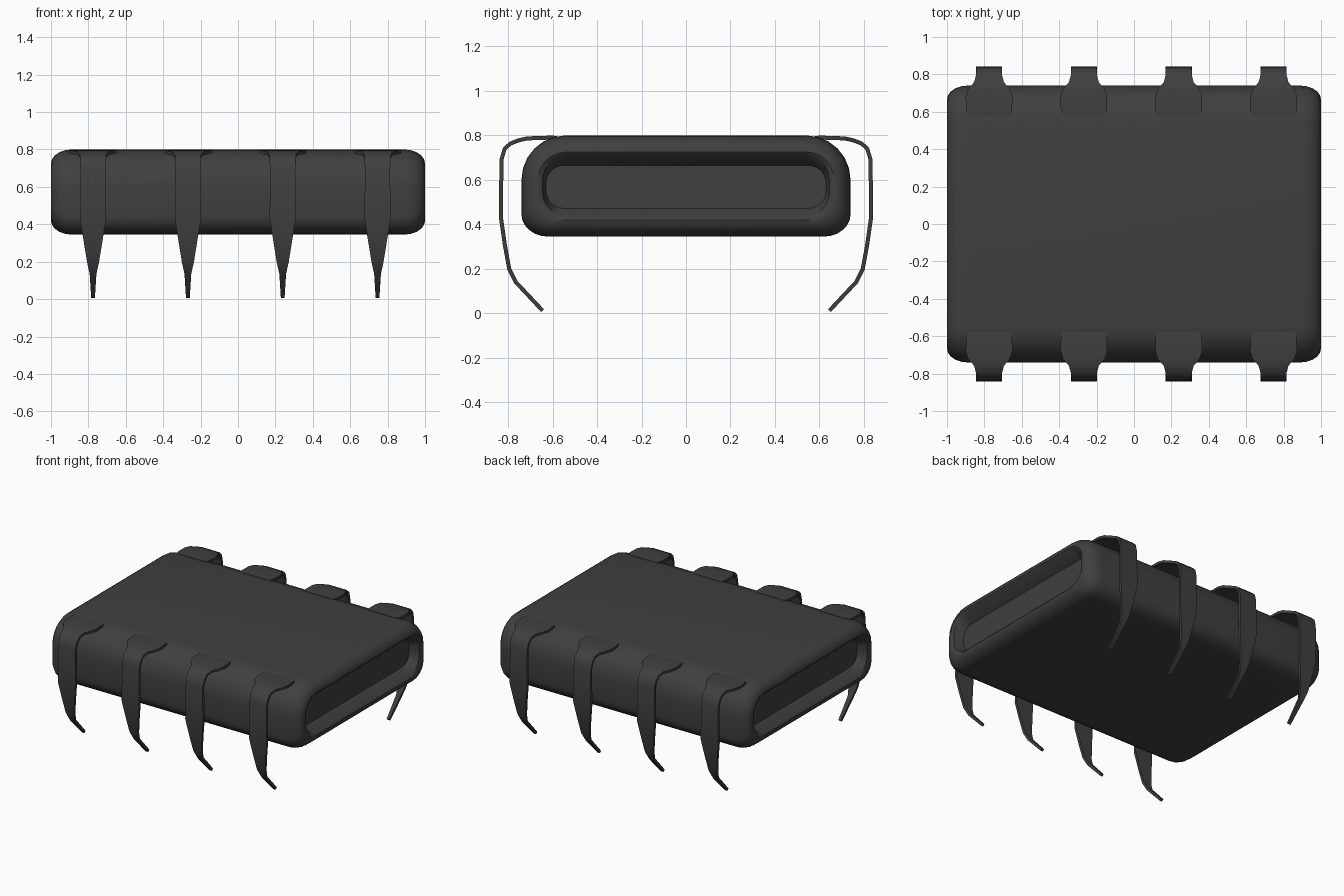
import bpy, bmesh, math
from mathutils import Vector

if "Cube" in bpy.data.objects:
    bpy.data.objects.remove(bpy.data.objects["Cube"])

charcoal = bpy.data.materials.new("charcoal plastic")
charcoal.use_nodes = True
COLOUR = (0.05, 0.05, 0.05, 1)
charcoal.diffuse_color = COLOUR
charcoal.node_tree.nodes["Principled BSDF"].inputs["Base Color"].default_value = COLOUR


def finish(bm, name, angle):
    bmesh.ops.recalc_face_normals(bm, faces=bm.faces)
    mesh = bpy.data.meshes.new(name)
    bm.to_mesh(mesh)
    bm.free()
    mesh.materials.append(charcoal)
    obj = bpy.data.objects.new(name, mesh)
    bpy.context.collection.objects.link(obj)
    bpy.ops.object.select_all(action="DESELECT")
    obj.select_set(True)
    bpy.context.view_layer.objects.active = obj
    bpy.ops.object.shade_smooth_by_angle(angle=math.radians(angle))
    return obj


def loft(bm, rings):
    """Skin closed rings of equal length and cap both ends."""
    rows = [[bm.verts.new(p) for p in ring] for ring in rings]
    for a, b in zip(rows, rows[1:]):
        for i in range(len(a)):
            j = (i + 1) % len(a)
            bm.faces.new((a[i], a[j], b[j], b[i]))
    bm.faces.new(rows[0])
    bm.faces.new(rows[-1])


def section(x, half, low, high, bottom, top, steps=6):
    """Rounded cross-section; bottom and top are (y, z) corner radii."""
    side = []
    for (ry, rz), cz, start in ((bottom, low + bottom[1], -90), (top, high - top[1], 0)):
        for k in range(steps + 1):
            a = math.radians(start + 90 * k / steps)
            side.append((half - ry + ry * math.cos(a), cz + rz * math.sin(a)))
    return [Vector((x, y, z)) for y, z in side] + [Vector((x, -y, z)) for y, z in reversed(side)]


# Body: rounded block with a recessed panel in each end
end = []
for k in range(6):
    a = math.radians(90 * k / 5)
    inset = 0.075 * (1 - math.cos(a))
    end.append(section(0.89 + 0.11 * math.sin(a), 0.74 - inset, 0.345 + inset, 0.80 - inset,
                       (0.12, 0.10), (0.20 - inset, 0.20 - inset)))
end.append(section(0.99, 0.645, 0.432, 0.712, (0.12, 0.11), (0.12, 0.11)))
end.append(section(0.92, 0.63, 0.472, 0.665, (0.08, 0.08), (0.08, 0.08)))
opposite = [[Vector((-p.x, p.y, p.z)) for p in ring] for ring in reversed(end)]
bm = bmesh.new()
loft(bm, opposite + end)
finish(bm, "body", 40)

# Pins: bent tapering strips, each station is (outward y, z, half width)
PIN = ((0.58, 0.788, 0.11), (0.60, 0.79, 0.123), (0.68, 0.788, 0.125), (0.72, 0.785, 0.112),
       (0.755, 0.777, 0.08), (0.79, 0.763, 0.07), (0.815, 0.74, 0.07), (0.83, 0.69, 0.067),
       (0.832, 0.43, 0.07), (0.815, 0.31, 0.05), (0.795, 0.20, 0.032), (0.765, 0.14, 0.018),
       (0.645, 0.012, 0.01))
HALF_THICKNESS = 0.009


def pin(name, x, side):
    rings = []
    for i, (y, z, w) in enumerate(PIN):
        before, after = PIN[max(i - 1, 0)], PIN[min(i + 1, len(PIN) - 1)]
        along = Vector((0, after[0] - before[0], after[1] - before[1])).normalized()
        off = Vector((0, -along.z, along.y)) * HALF_THICKNESS
        c = Vector((0, y, z))
        ring = [c + off + Vector((w, 0, 0)), c + off - Vector((w, 0, 0)),
                c - off - Vector((w, 0, 0)), c - off + Vector((w, 0, 0))]
        rings.append([Vector((x + p.x, side * p.y, p.z)) for p in ring])
    bm = bmesh.new()
    loft(bm, rings)
    finish(bm, name, 40)


for n in range(4):
    x = -0.775 + 0.507 * n
    pin(f"front_pin_{n + 1}", x, -1)
    pin(f"back_pin_{n + 1}", x, 1)
